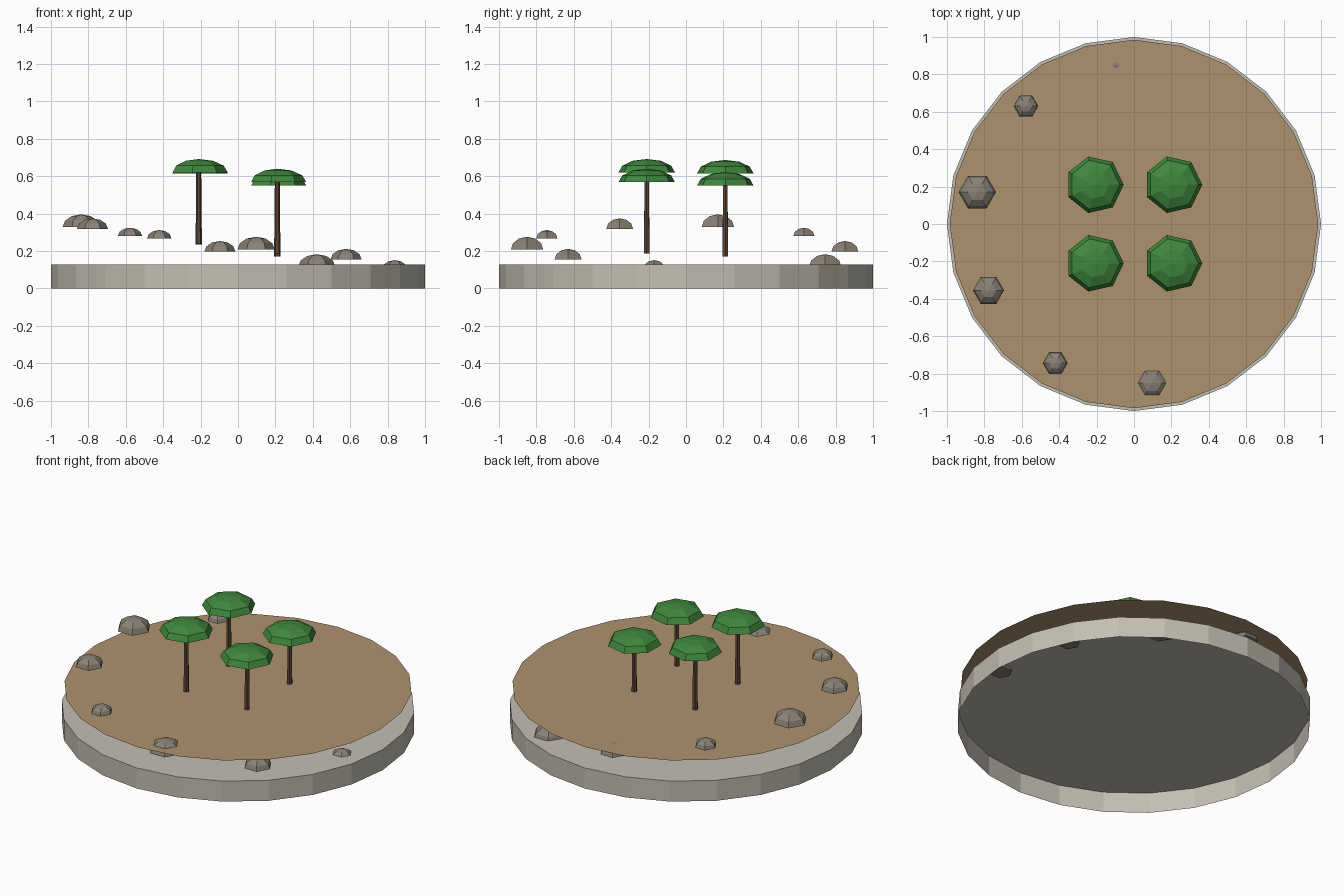
import bpy, bmesh
from math import sin, cos, pi, radians

if "Cube" in bpy.data.objects:
    bpy.data.objects.remove(bpy.data.objects["Cube"])


def material(name, rgb):
    m = bpy.data.materials.new(name)
    m.diffuse_color = (*rgb, 1)
    m.use_nodes = True
    m.node_tree.nodes["Principled BSDF"].inputs["Base Color"].default_value = m.diffuse_color
    return m


STONE = material("pale_stone", (0.55, 0.52, 0.45))
EARTH = material("earth", (0.42, 0.29, 0.16))
ROCK = material("rock", (0.25, 0.22, 0.18))
BARK = material("bark", (0.11, 0.065, 0.035))
LEAF = material("leaf", (0.05, 0.24, 0.045))


def lathe(name, profile, sides, loc, mat, cap_bottom=False, cap_top=False):
    """Flat-sided revolve of (radius, z) points; radius 0 closes to a tip."""
    bm = bmesh.new()
    rings = []
    for r, z in profile:
        n = sides if r > 0 else 1
        rings.append([bm.verts.new((r * cos(2 * pi * i / sides), r * sin(2 * pi * i / sides), z))
                      for i in range(n)])
    for a, b in zip(rings, rings[1:]):
        for i in range(sides):
            j = (i + 1) % sides
            if len(b) == 1:
                bm.faces.new((a[i], a[j], b[0]))
            else:
                bm.faces.new((a[i], a[j], b[j], b[i]))
    if cap_bottom:
        bm.faces.new(rings[0][::-1])
    if cap_top:
        bm.faces.new(rings[-1])
    me = bpy.data.meshes.new(name)
    bm.to_mesh(me)
    bm.free()
    me.materials.append(mat)
    ob = bpy.data.objects.new(name, me)
    ob.location = loc
    bpy.context.collection.objects.link(ob)
    return ob


def dome(radius, height, steps=3):
    pts = [(radius * cos(pi / 2 * k / steps), height * sin(pi / 2 * k / steps)) for k in range(steps)]
    return pts + [(0, height)]


# Base: wall and top, open underneath
lathe("base", [(1, 0), (1, 0.128)], 24, (0, 0, 0), STONE, cap_top=True)

# Thin ground sheet above the base
lathe("ground", [(0.985, 0)], 24, (0, 0, 0.25), EARTH, cap_top=True)

# Ring of rocks following a slope down towards +x
rock_z = [0.085, 0.115, 0.197, 0.28, 0.328, 0.318, 0.268, 0.208, 0.155, 0.107]
for i, z in enumerate(rock_z):
    a = radians(24.5 + 36 * i)
    r = (0.065, 0.1, 0.083)[i % 3]
    lathe(f"rock_{i + 1}", dome(r, r * 0.68), 6, (0.855 * cos(a), 0.855 * sin(a), z), ROCK, cap_bottom=True)

# Four trees
trees = [(-0.21, -0.21, 0.24), (-0.21, 0.21, 0.235), (0.21, -0.21, 0.188), (0.21, 0.21, 0.17)]
for i, (x, y, z) in enumerate(trees):
    lathe(f"trunk_{i + 1}", [(0.017, 0), (0.013, 0.4)], 6, (x, y, z), BARK, cap_bottom=True, cap_top=True)
    lathe(f"canopy_{i + 1}", dome(0.155, 0.072), 7, (x, y, z + 0.38), LEAF, cap_bottom=True)
